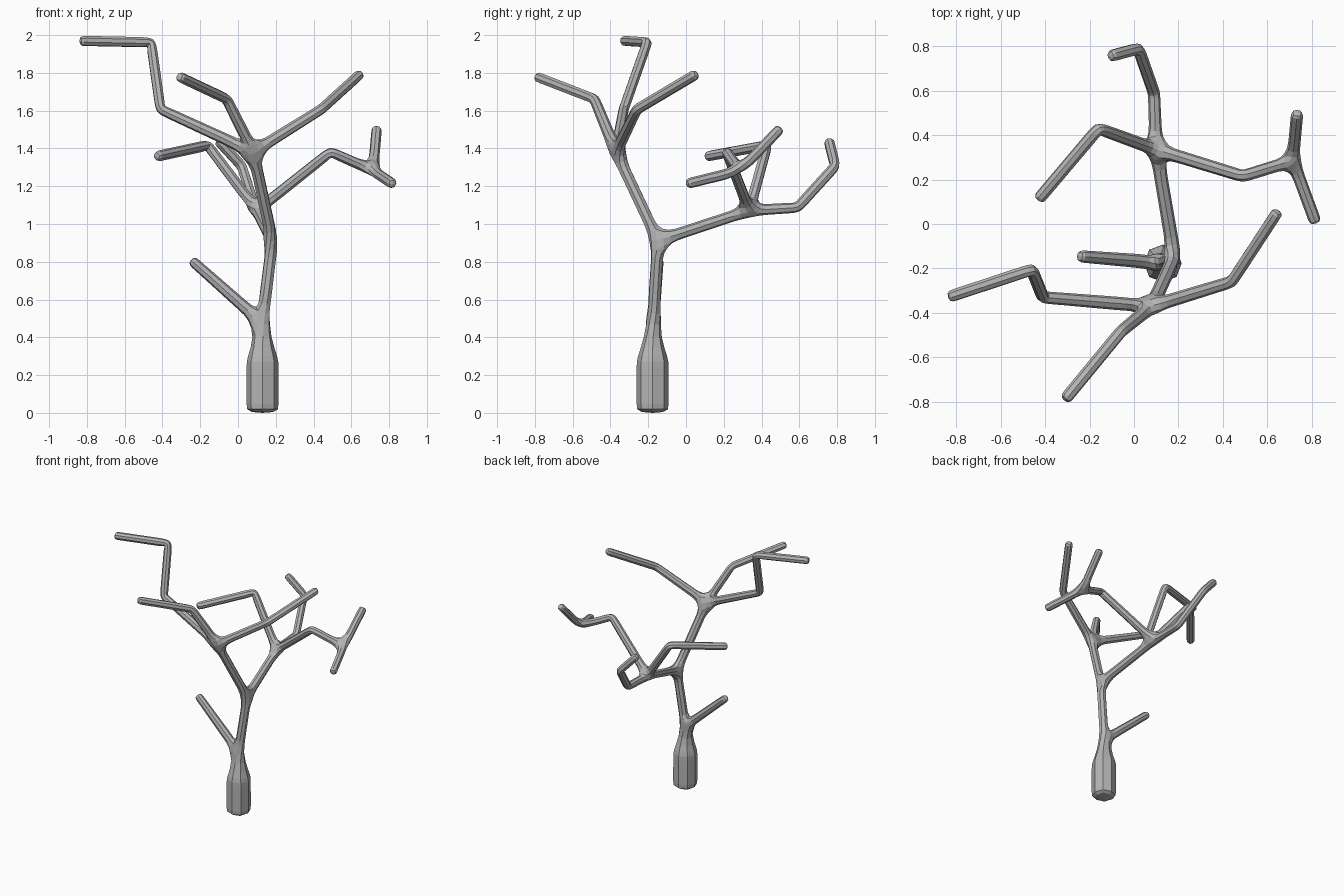
import bpy, bmesh
from mathutils import Vector

if "Cube" in bpy.data.objects:
    bpy.data.objects.remove(bpy.data.objects["Cube"])

bark = bpy.data.materials.new("bark_grey")
bark.diffuse_color = (0.46, 0.46, 0.46, 1)
bark.use_nodes = True
bark.node_tree.nodes["Principled BSDF"].inputs["Base Color"].default_value = bark.diffuse_color

points, radii, edges = [], [], []


def add(co, r, parent=None):
    """Add one skeleton point, linked to its parent."""
    points.append(Vector(co))
    radii.append(r)
    if parent is not None:
        edges.append((parent, len(points) - 1))
    return len(points) - 1


def branch(start, path, r=0.03, hold=0.035, fork_end=False):
    """Grow a branch; extra points beside each bend and tip keep it crisp."""
    last = start
    for i, p in enumerate(path):
        p = Vector(p)
        prev = points[start] if i == 0 else Vector(path[i - 1])
        d = (p - prev).normalized()
        if i > 0:
            last = add(prev + d * hold, r, last)
        if not (fork_end and i == len(path) - 1):
            last = add(p - d * hold, r, last)
        last = add(p, r, last)
    return last


# Thick trunk foot narrowing into the stem
foot = add((0.13, -0.177, 0.0), 0.092)
n = add((0.13, -0.177, 0.04), 0.092, foot)
n = add((0.13, -0.177, 0.26), 0.092, n)
n = add((0.13, -0.177, 0.29), 0.091, n)
n = add((0.13, -0.177, 0.405), 0.045, n)
low_fork = add((0.128, -0.175, 0.48), 0.036, n)

# Low side twig
branch(low_fork, [(-0.25, -0.145, 0.815)])

# Stem and the two main limbs
mid_fork = add((0.182, -0.148, 0.915), 0.034, low_fork)
front_fork = add((0.08, -0.37, 1.385), 0.034, mid_fork)
back_fork = add((0.10, 0.335, 1.075), 0.032, mid_fork)

# Front limb branches
branch(front_fork, [(-0.41, -0.33, 1.61), (-0.46, -0.205, 1.965), (-0.84, -0.33, 1.973)])
branch(front_fork, [(-0.06, -0.485, 1.665), (-0.315, -0.795, 1.785)])
branch(front_fork, [(0.44, -0.26, 1.61), (0.65, 0.06, 1.80)])

# Back limb branches
branch(back_fork, [(-0.16, 0.43, 1.42), (-0.435, 0.105, 1.36)])
branch(back_fork, [(0.09, 0.59, 1.09), (0.02, 0.79, 1.31), (-0.11, 0.755, 1.45)])
twig_fork = branch(back_fork, [(0.49, 0.215, 1.385), (0.715, 0.285, 1.285)], fork_end=True)
branch(twig_fork, [(0.735, 0.505, 1.515)])
branch(twig_fork, [(0.82, 0.0, 1.215)])

# Skin the skeleton into faceted limbs
mesh = bpy.data.meshes.new("bare_tree")
mesh.from_pydata(points, edges, [])
tree = bpy.data.objects.new("bare_tree", mesh)
bpy.context.collection.objects.link(tree)
bpy.context.view_layer.objects.active = tree
tree.select_set(True)
tree.modifiers.new("Skin", 'SKIN')
for v, r in zip(mesh.skin_vertices[0].data, radii):
    v.radius = (r, r)
sub = tree.modifiers.new("Rounding", 'SUBSURF')
sub.levels = sub.render_levels = 1
for name in ("Skin", "Rounding"):
    bpy.ops.object.modifier_apply(modifier=name)

# Tidy normals, flat facets, rest on the ground
bm = bmesh.new()
bm.from_mesh(tree.data)
bmesh.ops.recalc_face_normals(bm, faces=bm.faces)
low = min(v.co.z for v in bm.verts)
for v in bm.verts:
    v.co.z -= low
for f in bm.faces:
    f.smooth = False
    f.material_index = 0
bm.to_mesh(tree.data)
bm.free()
tree.data.materials.clear()
tree.data.materials.append(bark)
